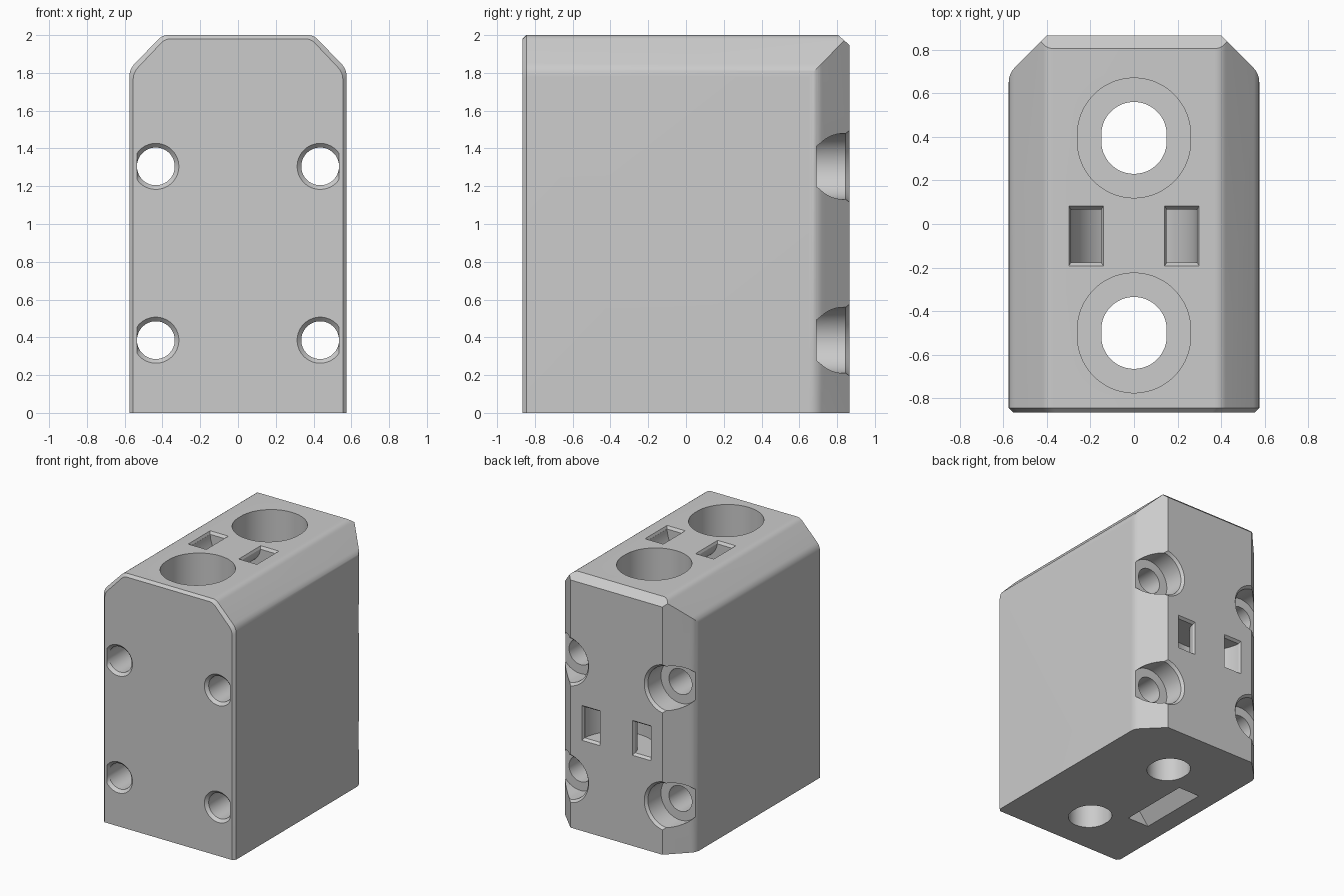
import bpy, bmesh
from math import sin, cos, pi, radians
from mathutils import Vector

if "Cube" in bpy.data.objects:
    bpy.data.objects.remove(bpy.data.objects["Cube"])

grey = bpy.data.materials.new("plain grey")
grey.use_nodes = True
grey.diffuse_color = (0.6, 0.6, 0.6, 1)
grey.node_tree.nodes["Principled BSDF"].inputs["Base Color"].default_value = (0.6, 0.6, 0.6, 1)


def loft(name, rings):
    """Closed solid skinned through a list of equal-sized point rings."""
    bm = bmesh.new()
    loops = [[bm.verts.new(p) for p in ring] for ring in rings]
    n = len(loops[0])
    for a, b in zip(loops, loops[1:]):
        for i in range(n):
            j = (i + 1) % n
            bm.faces.new((a[i], a[j], b[j], b[i]))
    bm.faces.new(loops[0])
    bm.faces.new(loops[-1])
    bmesh.ops.recalc_face_normals(bm, faces=bm.faces)
    mesh = bpy.data.meshes.new(name)
    bm.to_mesh(mesh)
    bm.free()
    obj = bpy.data.objects.new(name, mesh)
    obj.data.materials.append(grey)
    bpy.context.collection.objects.link(obj)
    return obj


def rounded(before, corner, after, size=0.04, steps=6):
    """Points of a soft curve that replaces a profile corner."""
    a, c, b = Vector(before), Vector(corner), Vector(after)
    s, e = c + (a - c).normalized() * size, c + (b - c).normalized() * size
    ts = [i / steps for i in range(steps + 1)]
    return [s * (1 - t) ** 2 + c * 2 * t * (1 - t) + e * t * t for t in ts]


def cut(body, cutter, operation="DIFFERENCE"):
    cutter.hide_render = True
    mod = body.modifiers.new("cut", "BOOLEAN")
    mod.operation, mod.object, mod.solver = operation, cutter, "EXACT"
    bpy.context.view_layer.objects.active = body
    bpy.ops.object.modifier_apply(modifier=mod.name)
    bpy.data.objects.remove(cutter)


# Half outline of the front, with softened shoulder corners
W, H, D = 0.575, 2.0, 0.865
side, shoulder, top = (W, 0), (W, 1.82), (0.4, H)
half = [Vector(side)] + rounded(side, shoulder, top) + rounded(shoulder, top, (0, H), 0.03)
outline = half + [Vector((-p.x, p.y)) for p in reversed(half)]


def section(y, kx=1, kz=1):
    return [(p.x * kx, y, p.y * kz) for p in outline]


# Main block with a narrow front chamfer
block = loft("block", [section(-D, 0.555 / W, 0.99), section(-D + 0.02), section(D)])

# Back vertical corners
edge, corner, back = (W, -1), (W, 0.69), (0.4, D)
half = [Vector(edge)] + rounded(edge, corner, back) + [Vector(back)]
plan = half + [Vector((-p.x, p.y)) for p in reversed(half)]
cut(block, loft("plan", [[(p.x, p.y, z) for p in plan] for z in (-1, 3)]), "INTERSECT")

# Back top edge chamfer
wedge = [(0.805, H), (0.705, 2.085), (1.0, 2.085), (1.0, 1.831), (D, 1.945)]
wedge = [(0.805, H), (0.745, 2.05), (1.0, 2.05), (1.0, 1.831)]
cut(block, loft("wedge", [[(x, y, z) for y, z in wedge] for x in (-1, 1)]))


def slot_ring(cy, z, r, n=64):
    """Slightly elongated horizontal circle."""
    pts = []
    for i in range(n):
        a = 2 * pi * (i + 0.5) / n
        shift = 0.015 if sin(a) > 0 else -0.015
        pts.append((r * cos(a), cy + shift + r * sin(a), z))
    return pts


# Vertical stepped bores
for cy in (-0.5, 0.395):
    cut(block, loft("bore", [slot_ring(cy, z, 0.26) for z in (1.2, 2.2)]))
    cut(block, loft("bolt_hole", [slot_ring(cy, z, 0.15) for z in (-0.2, 1.3)]))


def circle(x, z, y, r, limit=9, n=48):
    pts = []
    for i in range(n):
        a = 2 * pi * (i + 0.5) / n
        px = x + r * cos(a)
        pts.append((max(-limit, min(limit, px)), y, z + r * sin(a)))
    return pts


# Horizontal screw holes: front countersink, shaft, flared back pocket
for x in (-0.435, 0.435):
    for z in (0.385, 1.305):
        cut(block, loft("screw_hole", [
            circle(x, z, -D - 0.02, 0.122, 0.535),
            circle(x, z, -D, 0.122, 0.535),
            circle(x, z, -D + 0.022, 0.1, 0.535),
            circle(x, z, 0.75, 0.1)]))
        cut(block, loft("screw_pocket", [
            circle(x, z, 0.69, 0.17), circle(x, z, D - 0.02, 0.175),
            circle(x, z, D, 0.193), circle(x, z, D + 0.1, 0.193)]))


def tie_channel(place):
    """Curved strap passage dipping into a face, with flared mouths."""
    inner, outer, w = 0.15, 0.29, 0.122
    path = [(pi, 0.1)] + [(pi + pi * i / 32, 0) for i in range(33)] + [(2 * pi, 0.1)]
    rings = []
    for a, lift in path:
        rings.append([place(r * cos(a), s, r * sin(a) + lift)
                      for r, s in ((inner, -w), (outer, -w), (outer, w), (inner, w))])
    cut(block, loft("tie_channel", rings))
    for sx in (-1, 1):
        mouth = []
        for h, g in ((-0.02, 0), (0, 0.015), (0.05, 0.015)):
            x0, x1, s = inner - g * 0.6, outer + g * 0.6, w + g
            mouth.append([place(sx * x, t, h)
                          for x, t in ((x0, -s), (x1, -s), (x1, s), (x0, s))])
        cut(block, loft("mouth", mouth))


tie_channel(lambda x, s, h: (x, s - 0.055, H + h))
tie_channel(lambda x, s, h: (x, D + h, 0.85 + s))

# V groove on the underside
groove = [(-0.435, -0.02), (-0.215, -0.02), (-0.325, 0.115)]
cut(block, loft("groove", [[(x, y, z) for x, z in groove] for y in (-0.34, 0.24)]))

# Smooth curved walls, crisp edges
bpy.ops.object.select_all(action="DESELECT")
block.select_set(True)
bpy.context.view_layer.objects.active = block
bpy.ops.object.shade_smooth_by_angle(angle=radians(25))
